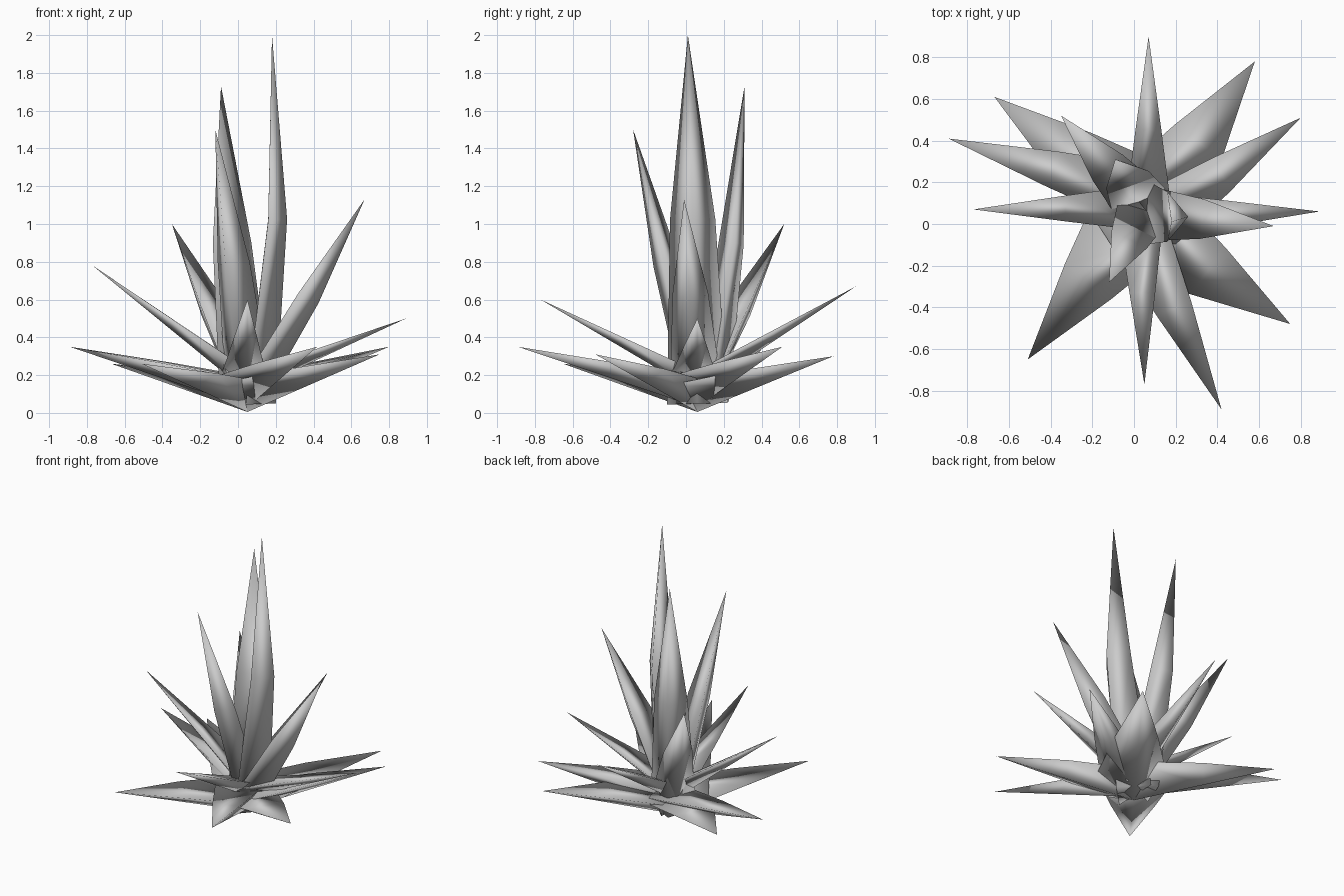
import bpy
from math import atan2, cos, sin, radians
from mathutils import Vector

if "Cube" in bpy.data.objects:
    bpy.data.objects.remove(bpy.data.objects["Cube"])

CENTRE = Vector((0.05, 0.06, 0))


def leaf(name, tip, out, z0, w0, d0, w1, d1, bow=0.0, shift=0.0, az=None):
    """Fleshy three-sided blade: an outer keel, two edges and a flat inner face."""
    tip = Vector(tip)
    flat = tip - CENTRE
    a = atan2(flat.y, flat.x) if az is None else radians(az)
    radial = Vector((cos(a), sin(a), 0))
    base = CENTRE + radial * out + Vector((0, 0, z0))
    axis = (tip - base).normalized()
    side = Vector((sin(a), -cos(a), 0))              # right of the leaf
    side = (side - axis * side.dot(axis)).normalized()
    up = side.cross(axis).normalized()               # inner face of the leaf
    verts = []
    for t, w, d, b, s in ((0, w0, d0, 0, shift), (0.5, w1, d1, bow, shift * 0.5)):
        keel = base.lerp(tip, t) - up * b
        mid = keel + up * d + side * s
        verts += [mid - side * w, keel, mid + side * w]
    verts.append(tip)
    faces = [(3, 4, 1, 0), (4, 5, 2, 1), (6, 4, 3), (6, 5, 4),   # outer faces
             (0, 2, 5, 3), (3, 5, 6),                            # inner face
             (0, 1, 2)]                                          # base end
    me = bpy.data.meshes.new(name)
    me.from_pydata(verts, [], faces)
    me.shade_smooth()
    ob = bpy.data.objects.new(name, me)
    bpy.context.collection.objects.link(ob)
    return ob


# Broad low leaves
for i, (tip, shift) in enumerate([((0.58, 0.78, 0.30), 0.02), ((-0.67, 0.61, 0.26), 0.01),
                                  ((-0.51, -0.65, 0.26), 0.01), ((0.75, -0.48, 0.31), 0.08)]):
    leaf(f"broad_leaf_{i}", tip, 0, 0.005, 0.25, 0.14, 0.14, 0.08, shift=shift)

# Narrower low leaves
for i, tip in enumerate([(0.80, 0.51, 0.35), (-0.89, 0.41, 0.35), (0.42, -0.89, 0.35)]):
    leaf(f"low_leaf_{i}", tip, 0, 0.03, 0.16, 0.15, 0.09, 0.08, shift=0.075)

# Slim middle leaves
for i, tip in enumerate([(0.07, 0.90, 0.67), (0.89, 0.06, 0.50),
                         (0.05, -0.77, 0.60), (-0.77, 0.07, 0.78)]):
    leaf(f"middle_leaf_{i}", tip, 0, 0.11, 0.12, 0.10, 0.062, 0.05, shift=0.02)

# Steep upper leaves
for i, tip in enumerate([(0.67, -0.01, 1.13), (-0.35, 0.52, 1.0), (-0.12, -0.28, 1.5)]):
    leaf(f"upper_leaf_{i}", tip, 0.08, 0.06, 0.14, 0.13, 0.095, 0.11, bow=0.03, shift=0.01)

# Tall heart leaves
leaf("heart_leaf_0", (0.18, 0.01, 2.0), 0.15, 0.05, 0.16, 0.16, 0.12, 0.10, bow=0.07, az=0)
leaf("heart_leaf_1", (-0.09, 0.31, 1.73), 0.18, 0.06, 0.15, 0.16, 0.11, 0.10, bow=0.04, az=112)
